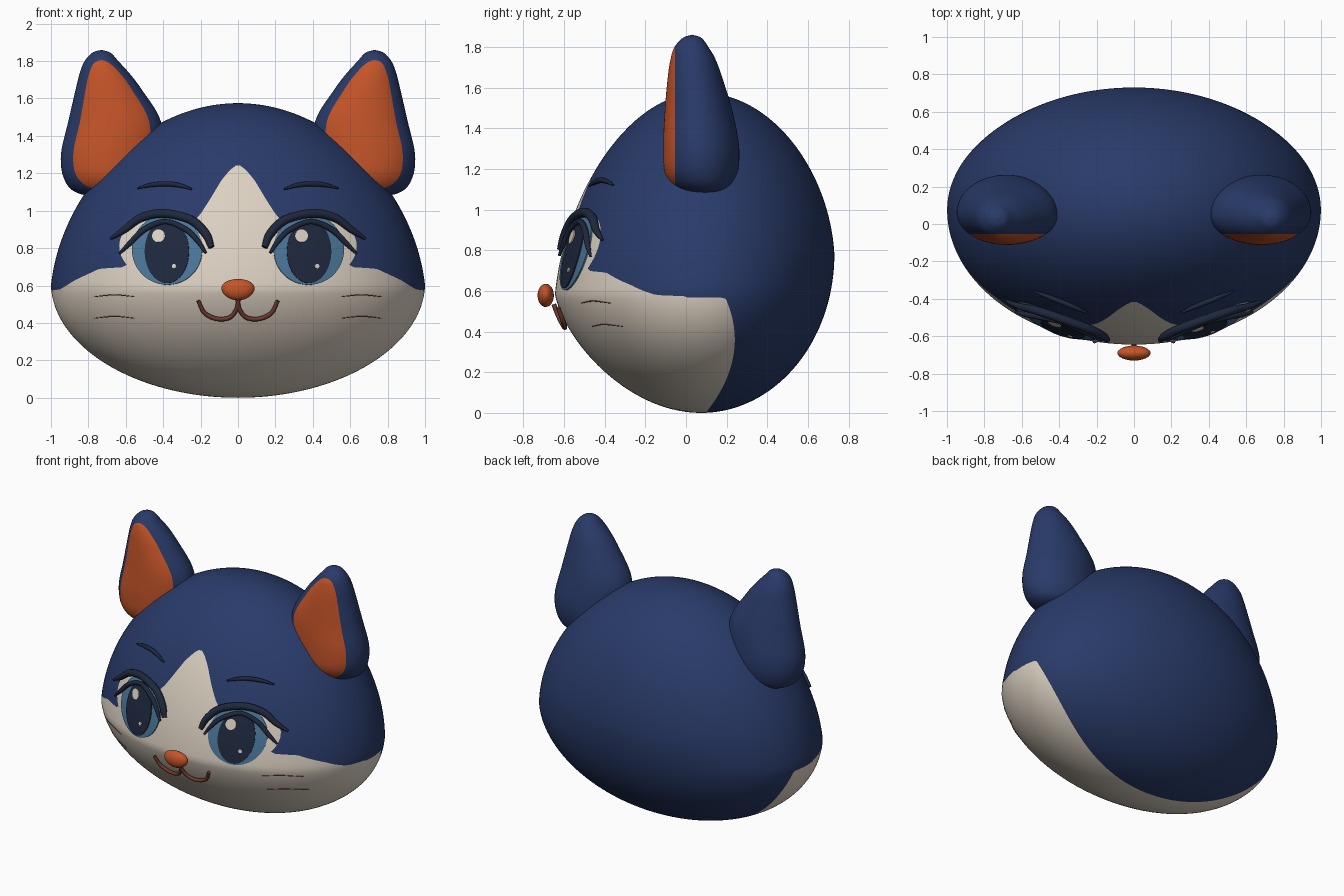
import bpy, bmesh, math
from mathutils import Vector
from mathutils.bvhtree import BVHTree

cube = bpy.data.objects.get("Cube")
if cube:
    bpy.data.objects.remove(cube)


def material(name, rgb):
    m = bpy.data.materials.new(name)
    m.use_nodes = True
    m.diffuse_color = (*rgb, 1)
    m.node_tree.nodes["Principled BSDF"].inputs["Base Color"].default_value = (*rgb, 1)
    return m


NAVY = material("navy_fur", (0.022, 0.043, 0.142))
CREAM = material("cream_fur", (0.72, 0.64, 0.54))
ORANGE = material("orange_skin", (0.56, 0.09, 0.022))
BLUE = material("iris_blue", (0.068, 0.18, 0.315))
DARK = material("dark_lash", (0.013, 0.021, 0.047))
BROWN = material("brown_line", (0.16, 0.042, 0.028))


def finish(ob, *mats):
    for m in mats:
        ob.data.materials.append(m)
    bpy.ops.object.select_all(action="DESELECT")
    ob.select_set(True)
    bpy.context.view_layer.objects.active = ob
    if ob.type == "CURVE":
        bpy.ops.object.convert(target="MESH")
    bpy.ops.object.shade_smooth_by_angle(angle=math.radians(50))


def mesh_object(name, bm, *mats):
    me = bpy.data.meshes.new(name)
    bm.to_mesh(me)
    bm.free()
    ob = bpy.data.objects.new(name, me)
    bpy.context.collection.objects.link(ob)
    finish(ob, *mats)


def spline(rows, before, after, n):
    """Smooth curve through the rows, n steps for each span."""
    p = [Vector(r) for r in (before, *rows, after)]
    out = []
    for i in range(1, len(p) - 2):
        a, b, c, d = p[i - 1:i + 3]
        for k in range(n):
            t = k / n
            out.append(0.5 * (2 * b + (c - a) * t + (2 * a - 5 * b + 4 * c - d) * t * t
                              + (3 * b - a - 3 * c + d) * t ** 3))
    return out + [p[-2]]


def loft(rings, seg):
    """Closed body from rings of height, middle x, half width, front, middle and back y."""
    bm = bmesh.new()
    loops = []
    for z, cx, a, yf, ym, yb in rings[1:-1]:
        loop = []
        for k in range(seg):
            t = 2 * math.pi * (k + 0.5) / seg
            depth = yb - ym if math.sin(t) > 0 else ym - yf
            loop.append(bm.verts.new((cx + a * math.cos(t), ym + depth * math.sin(t), z)))
        loops.append(loop)
    ends = [bm.verts.new((r[1], r[4], r[0])) for r in (rings[0], rings[-1])]
    for k in range(seg):
        j = (k + 1) % seg
        for lo, hi in zip(loops, loops[1:]):
            bm.faces.new((lo[k], lo[j], hi[j], hi[k]))
        bm.faces.new((ends[0], loops[0][j], loops[0][k]))
        bm.faces.new((ends[1], loops[-1][k], loops[-1][j]))
    bmesh.ops.recalc_face_normals(bm, faces=bm.faces)
    return bm


def paint(bm, rule):
    """Cut the faces along rule = 0 and give the negative side material 1."""
    value = {v: rule(*v.co) or 1e-6 for v in bm.verts}
    cut = set()
    for e in list(bm.edges):
        a, b = e.verts
        if value[a] * value[b] < 0:
            t = value[a] / (value[a] - value[b])
            cut.add(bmesh.utils.edge_split(e, a, t)[1])
    for f in list(bm.faces):
        c = [v for v in f.verts if v in cut]
        if len(c) == 2:
            bmesh.utils.face_split(f, c[0], c[1])
    for f in bm.faces:
        old = [value[v] for v in f.verts if v not in cut]
        f.material_index = int(bool(old) and old[0] < 0)


# Head: egg shape whose width, front and back each follow a tapered oval
TOP, MID_Y = 1.575, 0.075


def oval(z, widest, size, taper_up, taper_down):
    u = (z - widest) / (TOP - widest if z > widest else widest)
    taper = taper_up if u > 0 else taper_down
    return size * math.sqrt(max(0, 1 - u * u)) * (1 - taper * abs(u))


head_rings = []
for i in range(97):
    z = TOP / 2 * (1 - math.cos(math.pi * i / 96))
    head_rings.append((z, 0, oval(z, .6, 1, .1, .02), MID_Y - oval(z, .58, .72, .13, .2),
                       MID_Y, MID_Y + oval(z, .78, .655, .07, 0)))

# Cream muzzle, cheeks, forehead blaze and eye whites
EDGE = [(0, 1.25), (.04, 1.22), (.085, 1.17), (.15, 1.06), (.225, .945), (.3, .8),
        (.4, .71), (.59, .70), (.74, .69), (.87, .63), (.95, .58), (1.1, .56)]


def cream_rule(x, y, z):
    x = 1.05 if y > 0 else abs(x)
    for (x0, z0), (x1, z1) in zip(EDGE, EDGE[1:]):
        if x <= x1:
            top = z0 + (z1 - z0) * (x - x0) / (x1 - x0)
            break
    fur = max(z - top, y - 0.24 + 1.1 * (min(z, 0.56) - 0.36) ** 2)
    eye = math.hypot((x - .39) / .245, (z - .81) / .18) - 1
    return min(fur, 0.2 * eye)


head = loft(head_rings, 180)
paint(head, cream_rule)
tree = BVHTree.FromBMesh(head)
mesh_object("head", head, NAVY, CREAM)


def on_face(x, z, lift):
    hit, normal, _, _ = tree.ray_cast(Vector((x, -3, z)), Vector((0, 1, 0)))
    return hit + normal * lift


def plate(name, cx, cz, rx, rz, lift, mat, rings=7, seg=48):
    """Oval plate that follows the front of the head."""
    bm = bmesh.new()
    spec = [(i / rings, lift) for i in range(1, rings + 1)] + [(1, 0)]
    loops = []
    for s, h in spec:
        angles = [2 * math.pi * k / seg for k in range(seg)]
        loops.append([bm.verts.new(on_face(cx + rx * s * math.cos(t),
                                           cz + rz * s * math.sin(t), h)) for t in angles])
    mid = bm.verts.new(on_face(cx, cz, lift))
    for k in range(seg):
        j = (k + 1) % seg
        bm.faces.new((mid, loops[0][k], loops[0][j]))
        for lo, hi in zip(loops, loops[1:]):
            bm.faces.new((lo[k], hi[k], hi[j], lo[j]))
    mesh_object(name, bm, mat)


def line(name, side, pts, lift, mat):
    """Tapered tube on the face through points of x, z, radius."""
    pts = [Vector(p) for p in pts]
    path = spline(pts, 2 * pts[0] - pts[1], 2 * pts[-1] - pts[-2], 8)
    cu = bpy.data.curves.new(name, "CURVE")
    cu.dimensions = "3D"
    cu.bevel_depth = 1
    cu.bevel_resolution = 3
    cu.use_fill_caps = True
    sp = cu.splines.new("POLY")
    sp.points.add(len(path) - 1)
    for point, (x, z, r) in zip(sp.points, path):
        point.co = (*on_face(side * x, z, lift), 1)
        point.radius = r
    ob = bpy.data.objects.new(name, cu)
    bpy.context.collection.objects.link(ob)
    finish(ob, mat)


EAR = [(1.07, .70, 0, .1, .1, .1), (1.095, .70, .16, -.03, .09, .2),
       (1.17, .685, .245, -.10, .07, .25), (1.30, .68, .267, -.112, .06, .262),
       (1.48, .66, .247, -.105, .05, .23), (1.65, .692, .176, -.09, .04, .178),
       (1.74, .715, .13, -.076, .035, .145), (1.80, .73, .09, -.056, .03, .11),
       (1.845, .73, .048, -.015, .03, .075), (1.86, .73, 0, .03, .03, .03)]


def past(pole, r):
    """Ring mirrored through the pole, so the tip stays round."""
    return (2 * pole[0] - r[0], r[1], -r[2], r[5], r[4], r[3])


for side, word in ((1, "left"), (-1, "right")):
    # Ears: rounded lofts with an orange front
    rings = spline(EAR, past(EAR[0], EAR[1]), past(EAR[-1], EAR[-2]), 7)
    ear = loft([(z, side * cx, *rest) for z, cx, *rest in rings], 64)
    paint(ear, lambda x, y, z: y + 0.053)
    mesh_object(word + "_ear", ear, NAVY, ORANGE)

    # Eyes: stacked oval plates, both glints toward the same light
    cx = side * 0.377
    plate(word + "_iris", cx, .79, .187, .187, .008, BLUE)
    plate(word + "_pupil", cx, .78, .117, .168, .014, DARK)
    plate(word + "_large_glint", cx - .042, .86, .034, .034, .02, CREAM, 2, 20)
    plate(word + "_small_glint", cx + .04, .70, .012, .012, .02, CREAM, 1, 12)

    # Lashes, lid lines and brows
    line(word + "_upper_lash", side,
         [(.67, .845, .008), (.60, .89, .018), (.51, .955, .023), (.39, .978, .024),
          (.25, .945, .024), (.17, .87, .023), (.14, .80, .016)], .02, DARK)
    line(word + "_lid_line", side,
         [(.625, .765, .006), (.57, .82, .014), (.49, .895, .016), (.38, .935, .014),
          (.27, .89, .015), (.21, .83, .013), (.17, .77, .007)], .02, DARK)
    line(word + "_brow", side,
         [(.53, 1.115, .005), (.46, 1.132, .012), (.38, 1.138, .014), (.31, 1.13, .012),
          (.245, 1.11, .005)], .012, DARK)

    # Mouth curl and cheek whisker marks
    line(word + "_mouth", side,
         [(0, .54, .012), (.004, .49, .012), (.04, .44, .012), (.107, .43, .012),
          (.175, .46, .012), (.21, .525, .010)], .018, BROWN)
    for z, part in ((.54, "upper"), (.425, "lower")):
        line(f"{word}_{part}_whisker", side,
             [(.77, z, .002), (.66, z + .01, .003), (.55, z, .002)], 0, BROWN)

# Nose: squashed ball, narrower below
nose = bmesh.new()
bmesh.ops.create_uvsphere(nose, u_segments=32, v_segments=20, radius=1)
for v in nose.verts:
    x, y, z = v.co
    v.co = (x * .088 * (1 + .12 * z), -.69 + y * .04, .578 + z * .057)
mesh_object("nose", nose, ORANGE)
